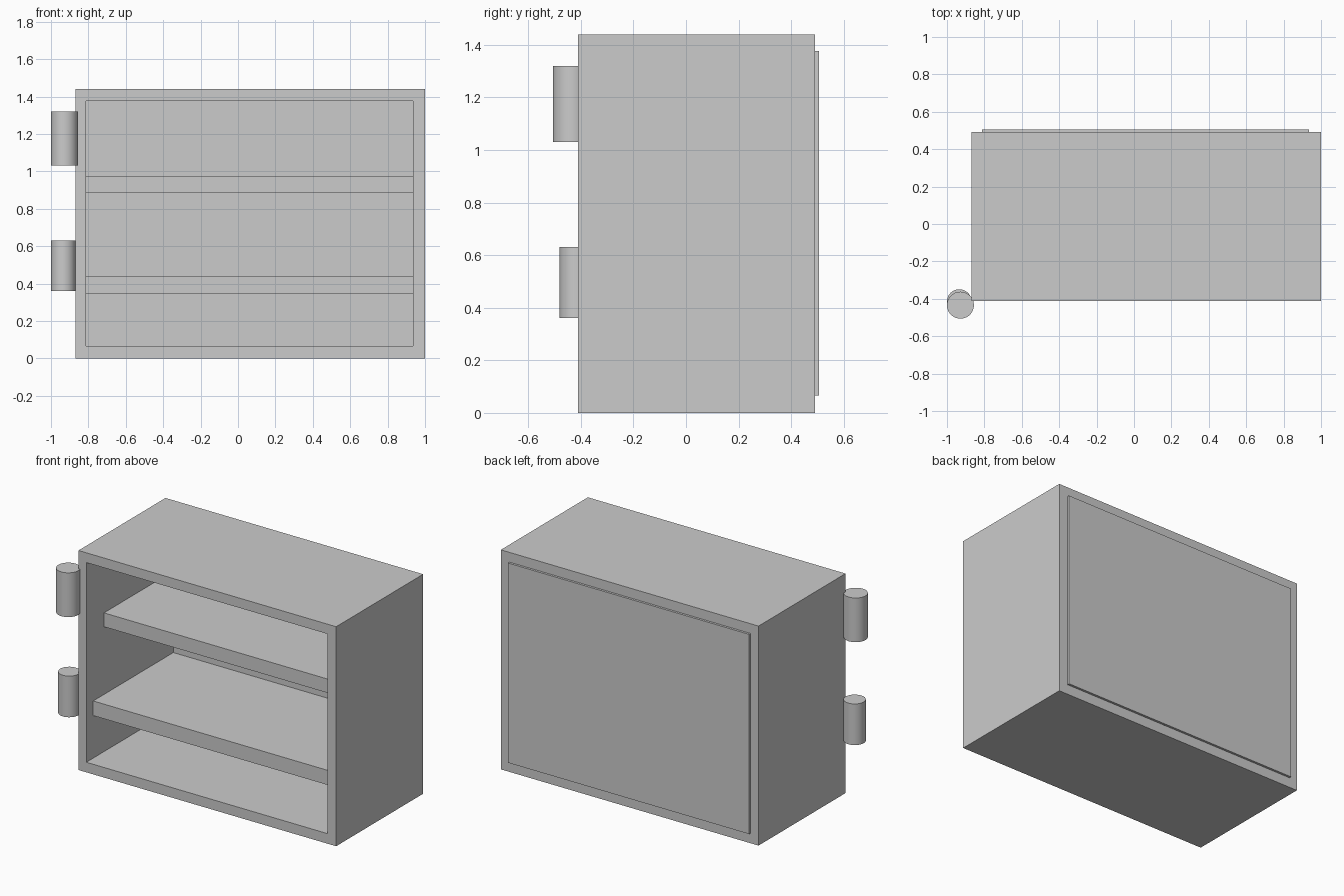
import bpy, bmesh
from math import radians

if "Cube" in bpy.data.objects:
    bpy.data.objects.remove(bpy.data.objects["Cube"])

X0, X1 = -0.87, 1.0          # carcass
Y0, Y1 = -0.411, 0.491
Z0, Z1 = 0.0, 1.44
IX0, IX1, IZ0, IZ1 = -0.813, 0.936, 0.066, 1.376   # opening


def box(name, lo, hi):
    """Axis-aligned box between two corners."""
    bpy.ops.mesh.primitive_cube_add(size=1, location=[(a + b) / 2 for a, b in zip(lo, hi)])
    ob = bpy.context.object
    ob.name = name
    ob.scale = [b - a for a, b in zip(lo, hi)]
    bpy.ops.object.transform_apply(location=False, rotation=False, scale=True)
    return ob


def hinge(name, x, y, r, z0, z1):
    """Upright hinge barrel."""
    bpy.ops.mesh.primitive_cylinder_add(vertices=48, radius=r, depth=z1 - z0,
                                        location=(x, y, (z0 + z1) / 2))
    bpy.context.object.name = name
    bpy.ops.object.shade_smooth_by_angle(angle=radians(30))


# Carcass: rectangular tube open front to back
outer = [(X0, Z0), (X1, Z0), (X1, Z1), (X0, Z1)]
inner = [(IX0, IZ0), (IX1, IZ0), (IX1, IZ1), (IX0, IZ1)]
bm = bmesh.new()
rings = [[bm.verts.new((x, y, z)) for x, z in loop]
         for loop, y in ((outer, Y0), (outer, Y1), (inner, Y1), (inner, Y0))]
for a, b in zip(rings, rings[1:] + rings[:1]):
    for i in range(4):
        j = (i + 1) % 4
        bm.faces.new((a[i], a[j], b[j], b[i]))
bmesh.ops.recalc_face_normals(bm, faces=bm.faces)
mesh = bpy.data.meshes.new("cabinet_carcass")
bm.to_mesh(mesh)
bm.free()
bpy.context.collection.objects.link(bpy.data.objects.new("cabinet_carcass", mesh))

# Back panel closing the rear of the opening
box("back_panel", (IX0, Y1, IZ0), (IX1, 0.506, IZ1))

# Shelves, the upper one set further back
box("lower_shelf", (IX0, -0.34, 0.345), (IX1, Y1, 0.441))
box("upper_shelf", (IX0, -0.228, 0.885), (IX1, Y1, 0.976))

# Hinge barrels at the front left corner
hinge("upper_hinge", -0.928, -0.434, 0.072, 1.03, 1.32)
hinge("lower_hinge", -0.934, -0.415, 0.066, 0.361, 0.631)
